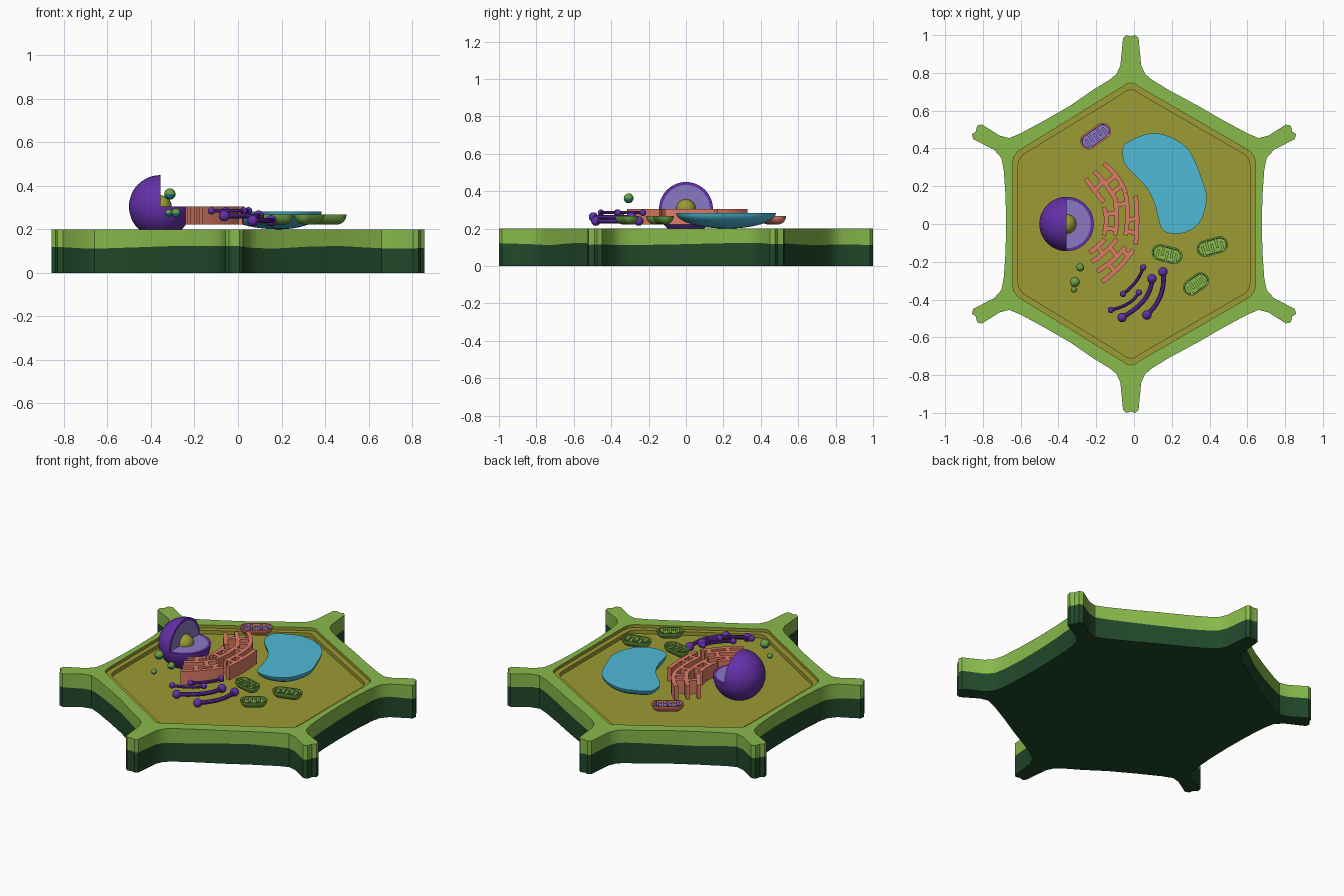
import bpy, bmesh
from math import sin, cos, pi, radians
from mathutils import Vector, Matrix

if "Cube" in bpy.data.objects:
    bpy.data.objects.remove(bpy.data.objects["Cube"])


def material(name, code):
    """Flat colour from an sRGB hex code."""
    rgb = [int(code[i:i + 2], 16) / 255 for i in (0, 2, 4)]
    col = [c / 12.92 if c < 0.04 else ((c + 0.055) / 1.055) ** 2.4 for c in rgb] + [1]
    m = bpy.data.materials.new(name)
    m.use_nodes = True
    m.diffuse_color = col
    m.node_tree.nodes["Principled BSDF"].inputs["Base Color"].default_value = col
    return m


LEAF = material("leaf green", "88BA4B")
DARK = material("dark green", "21482A")
OLIVE = material("olive", "9C9B34")
BLUE = material("water blue", "4EBAD6")
PURPLE = material("deep purple", "6430A8")
LAVENDER = material("lavender", "8878C4")
SALMON = material("salmon", "DC7C66")
MOSS = material("moss green", "6F9E42")
TEAL = material("teal", "237C80")


def loft(bm, rings, mats=0, caps=(0, 0), closed=True):
    """Bridge equal-length rings; mats is one index or one per band."""
    rows = [[bm.verts.new(p) for p in r] for r in rings]
    n = len(rows[0])
    for k, (a, b) in enumerate(zip(rows, rows[1:])):
        for i in range(n if closed else n - 1):
            j = (i + 1) % n
            f = bm.faces.new((a[i], a[j], b[j], b[i]))
            f.material_index = mats if isinstance(mats, int) else mats[k]
    for row, m in zip((rows[0], rows[-1]), caps):
        if m is not None:
            bm.faces.new(row).material_index = m
    return rows


def finish(name, bm, mats, smooth=True):
    bmesh.ops.remove_doubles(bm, verts=bm.verts, dist=0.0002)
    bmesh.ops.recalc_face_normals(bm, faces=bm.faces)
    me = bpy.data.meshes.new(name)
    bm.to_mesh(me)
    bm.free()
    for m in mats:
        me.materials.append(m)
    ob = bpy.data.objects.new(name, me)
    bpy.context.collection.objects.link(ob)
    if smooth:
        bpy.ops.object.select_all(action='DESELECT')
        ob.select_set(True)
        bpy.context.view_layer.objects.active = ob
        bpy.ops.object.shade_smooth_by_angle(angle=radians(35))
    return ob


def ball(bm, pos, r):
    return bmesh.ops.create_uvsphere(bm, u_segments=24, v_segments=16, radius=r,
                                     matrix=Matrix.Translation(pos))["verts"]


def at(pts, z):
    return [(p[0], p[1], z) for p in pts]


def path(a, m, b, n=10):
    """Curve from a to b that passes through m."""
    a, m, b = Vector(a), Vector(m), Vector(b)
    c = 2 * m - (a + b) / 2
    return [a.lerp(c, t / n).lerp(c.lerp(b, t / n), t / n) for t in range(n + 1)]


def sweep(bm, pts, section):
    """Sweep a (side, height) section along a flat path."""
    rings = []
    for i, p in enumerate(pts):
        d = (pts[min(i + 1, len(pts) - 1)] - pts[max(i - 1, 0)]).normalized()
        rings.append([(p.x - d.y * s, p.y + d.x * s, h) for s, h in section])
    loft(bm, rings)


def smooth_loop(pts, steps=4):
    """Closed spline through the points."""
    out, n = [], len(pts)
    for i in range(n):
        p = [Vector(pts[(i + k) % n]) for k in (-1, 0, 1, 2)]
        for s in range(steps):
            t = s / steps
            out.append(p[1] + (p[2] - p[0]) * t / 2
                       + (2 * p[0] - 5 * p[1] + 4 * p[2] - p[3]) * t * t / 2
                       + (3 * p[1] - p[0] - 3 * p[2] + p[3]) * t ** 3 / 2)
    return out


def quadrants(q):
    """Mirror one quadrant (from +x to +y) into a full loop."""
    half = q + [(-x, y) for x, y in reversed(q) if x > 0]
    full = half + [(x, -y) for x, y in reversed(half) if y > 0]
    return [(x - 0.017 * (abs(y) > 0.7), y) for x, y in full]


# cell wall: six-armed outline around a hexagonal opening
outline = quadrants([
    (.677, 0), (.68, .15), (.69, .29), (.703, .35), (.74, .392), (.852, .45), (.858, .475),
    (.838, .49), (.83, .52), (.805, .527), (.71, .467), (.66, .455), (.6, .48), (.47, .55),
    (.34, .625), (.2, .71), (.11, .765), (.075, .795), (.055, .84), (.041, .985), (.025, 1), (0, .993)])
opening = quadrants([(.643, 0), (.643, .32), (.637, .355), (.615, .385), (.05, .722), (.025, .74), (0, .746)])
shelf = [(x * .955, y * .952) for x, y in opening]
bm = bmesh.new()
wave = [(x, y, .118 + .006 * sin(9 * x + 4 * y)) for x, y in outline]
rows = loft(bm, [at(outline, 0), wave, at(outline, .2)], (1, 0), (1, None))
hole = [bm.verts.new(p) for p in at(opening, .2)]
edges = [bm.edges.get((a, b)) or bm.edges.new((a, b))
         for loop in (rows[-1], hole) for a, b in zip(loop, loop[1:] + loop[:1])]
bmesh.ops.triangle_fill(bm, edges=edges, use_beauty=True)
finish("cell_wall", bm, [LEAF, DARK])

# cytoplasm: stepped tray inside the wall
bm = bmesh.new()
loft(bm, [at(opening, .2), at(opening, .182), at(shelf, .182), at(shelf, .16)], 0, (None, 0))
finish("cytoplasm", bm, [OLIVE], False)

# nucleus: three-quarter ball turned about the y axis, with shell and filling on the cut
bm = bmesh.new()
centre = Vector((-.357, 0, .305))


def meridian(r, a):
    return [centre + Vector((sin(t) * cos(a), cos(t), sin(t) * sin(a))) * r
            for t in (pi * k / 24 for k in range(25))]


turn = [pi / 2 + pi * 1.5 * k / 36 for k in range(37)]
loft(bm, [meridian(.128, turn[0])] + [meridian(.144, a) for a in turn] + [meridian(.128, turn[-1])],
     0, (1, 1), closed=False)
finish("nucleus", bm, [PURPLE, LAVENDER])
bm = bmesh.new()
ball(bm, centre, .052)
finish("nucleolus", bm, [OLIVE])

# vacuole: flat top over a rounded belly
bean = smooth_loop([(-.06, .365), (-.045, .425), (.085, .48), (.2, .457), (.295, .385), (.36, .235),
                    (.385, .13), (.345, .005), (.25, -.05), (.15, -.03), (.115, .09), (.065, .195), (-.04, .305)])
mid = Vector((.19, .22))
bm = bmesh.new()
loft(bm, [at([mid + (p - mid) * cos(a) for p in bean], .283 - .083 * sin(a))
          for a in (radians(d) for d in range(0, 89, 8))])
finish("vacuole", bm, [BLUE])

# endoplasmic reticulum: upright curved sheets joined by cross walls
bm = bmesh.new()
sheets = [
    ((-.16, .32), (-.09, .25), (-.045, .165)), ((-.21, .28), (-.15, .21), (-.095, .125)),
    ((-.255, .24), (-.21, .18), (-.16, .115)),
    ((-.16, .09), (-.147, .02), (-.16, -.06)), ((-.1, .125), (-.092, .03), (-.1, -.06)),
    ((-.045, .165), (-.035, .05), (-.045, -.06)), ((.008, .15), (.016, .02), (.008, -.11)),
    ((-.235, -.15), (-.195, -.12), (-.155, -.08)), ((-.225, -.2), (-.155, -.15), (-.09, -.08)),
    ((-.195, -.25), (-.11, -.19), (-.045, -.12)), ((-.17, -.305), (-.08, -.23), (-.005, -.135))]
links = [((-.1, .255), (-.15, .215)), ((-.165, .225), (-.205, .18)), ((-.07, .2), (-.12, .16)),
         ((-.15, .05), (-.092, .06)), ((-.15, -.02), (-.095, -.03)), ((-.095, .1), (-.04, .11)),
         ((-.035, .02), (.015, .03)), ((-.04, -.04), (.012, -.045)), ((-.19, -.12), (-.165, -.16)),
         ((-.13, -.12), (-.09, -.17)), ((-.14, -.21), (-.1, -.25)), ((-.06, -.14), (-.03, -.17))]
wall = [(-.012, .222), (.012, .222), (.012, .305), (-.012, .305)]
for s in sheets:
    sweep(bm, path(*s), wall)
for a, b in links:
    sweep(bm, [Vector(a), Vector(b)], wall)
finish("endoplasmic_reticulum", bm, [SALMON])

# golgi: bent tubes with swollen ends
bm = bmesh.new()
for a, m, b, z, r in [((.048, -.23), (.01, -.305), (-.058, -.37), .285, .017),
                      ((.026, -.363), (-.03, -.42), (-.122, -.455), .285, .017),
                      ((.095, -.29), (.055, -.40), (-.063, -.495), .262, .025),
                      ((.153, -.253), (.142, -.375), (.068, -.482), .24, .025)]:
    tube = [(r * .5 * cos(pi * k / 5), z + r * .5 * sin(pi * k / 5)) for k in range(10)]
    sweep(bm, path(a, m, b), tube)
    for end in (a, b):
        ball(bm, (*end, z), r)
finish("golgi", bm, [PURPLE])

# vesicles: small two-tone balls
bm = bmesh.new()
for x, y, z, r in [(-.285, -.23, .275, .021), (-.313, -.307, .362, .026), (-.318, -.348, .275, .016)]:
    for f in {f for v in ball(bm, (x, y, z), r) for f in v.link_faces}:
        f.material_index = int(f.calc_center_median().z < z)
finish("vesicles", bm, [MOSS, TEAL])


# mitochondria: hollow half capsules with folded ridges inside
def stadium(half, r, z):
    arc = [(pi * k / 12 - pi / 2, 1) for k in range(13)] + [(pi * k / 12 + pi / 2, -1) for k in range(13)]
    return [(s * half + r * cos(a), r * sin(a), z) for a, s in arc]


def mitochondrion(name, x, y, angle, length, outer, inner):
    r, top = .044, .268
    half = length / 2 - r
    bm = bmesh.new()
    belly = [stadium(half, r * cos(a), top - .046 * sin(a)) for a in (radians(d) for d in range(80, -1, -10))]
    bowl = [stadium(half, r * .8, top), stadium(half, r * .76, top - .018)]
    loft(bm, belly + bowl, 0, (0, 1))
    for k in range(5):
        px = (k - 2) * length * .15
        side = 1 if k % 2 else -1
        sweep(bm, [Vector((px, side * .034)), Vector((px, -side * .015))],
              [(-.007, top - .02), (.007, top - .02), (.007, top - .003), (-.007, top - .003)])
    for f in bm.faces:
        c = f.calc_center_median()
        if c.z > top - .021 and abs(c.y) < r * .74 and abs(c.x) < half + r * .6:
            f.material_index = 1
    ob = finish(name, bm, [outer, inner])
    ob.location = (x, y, 0)
    ob.rotation_euler.z = radians(angle)


mitochondrion("mitochondrion_left", .175, -.16, -14, .165, MOSS, LEAF)
mitochondrion("mitochondrion_right", .415, -.12, 16, .17, MOSS, LEAF)
mitochondrion("mitochondrion_front", .328, -.318, 36, .15, MOSS, LEAF)
mitochondrion("mitochondrion_back", -.203, .465, 35, .18, SALMON, LAVENDER)
